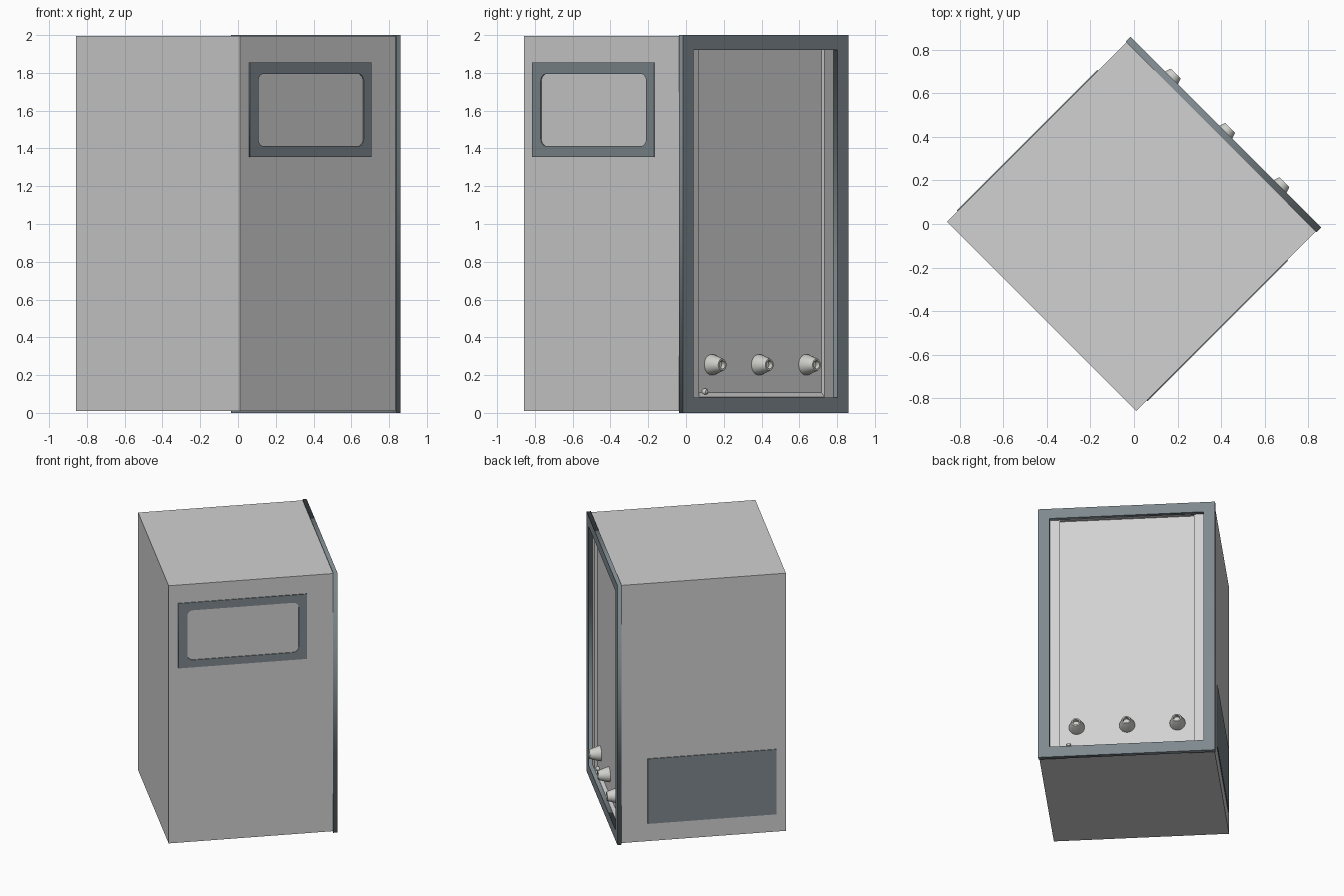
import bpy, bmesh, math
from mathutils import Matrix, Vector

if "Cube" in bpy.data.objects:
    bpy.data.objects.remove(bpy.data.objects["Cube"], do_unlink=True)

# The cabinet is laid out square, then every part is turned onto its corner
TURN = Matrix.Rotation(math.radians(-45), 4, 'Z')


def material(name, color):
    m = bpy.data.materials.new(name)
    m.use_nodes = True
    m.diffuse_color = (*color, 1)
    m.node_tree.nodes["Principled BSDF"].inputs["Base Color"].default_value = (*color, 1)
    return m


LIGHT = material("light grey", (0.64, 0.64, 0.64))
SLATE = material("slate grey", (0.21, 0.25, 0.27))
KNOB = material("warm grey", (0.62, 0.62, 0.59))


def add(name, mesh, mat):
    mesh.materials.clear()
    mesh.materials.append(mat)
    ob = bpy.data.objects.new(name, mesh)
    bpy.context.scene.collection.objects.link(ob)
    ob.matrix_world = TURN
    return ob


def from_bmesh(name, bm, mat):
    bmesh.ops.recalc_face_normals(bm, faces=bm.faces)
    mesh = bpy.data.meshes.new(name)
    bm.to_mesh(mesh)
    bm.free()
    return add(name, mesh, mat)


def box(name, lo, hi, mat):
    lo, hi = Vector(lo), Vector(hi)
    bm = bmesh.new()
    bmesh.ops.create_cube(bm, size=1, matrix=Matrix.Translation((lo + hi) / 2)
                          @ Matrix.Diagonal((*(hi - lo), 1)))
    return from_bmesh(name, bm, mat)


def rounded_rect(x0, x1, y0, y1, r=0.0, steps=6):
    if r == 0:
        return [(x0, y0), (x1, y0), (x1, y1), (x0, y1)]
    pts = []
    corners = [(x1 - r, y1 - r), (x0 + r, y1 - r), (x0 + r, y0 + r), (x1 - r, y0 + r)]
    for i, (cx, cy) in enumerate(corners):
        for k in range(steps + 1):
            a = math.pi / 2 * (i + k / steps)
            pts.append((cx + r * math.cos(a), cy + r * math.sin(a)))
    return pts


def ring_plate(name, loops, thickness, matrix, mat):
    """Flat plate with a hole, filled from two outlines."""
    cu = bpy.data.curves.new(name, 'CURVE')
    cu.dimensions = '2D'
    cu.fill_mode = 'BOTH'
    cu.extrude = thickness / 2
    for pts in loops:
        sp = cu.splines.new('POLY')
        sp.points.add(len(pts) - 1)
        for p, (x, y) in zip(sp.points, pts):
            p.co = (x, y, 0, 1)
        sp.use_cyclic_u = True
    tmp = bpy.data.objects.new(name + "_outline", cu)
    bpy.context.scene.collection.objects.link(tmp)
    deps = bpy.context.evaluated_depsgraph_get()
    mesh = bpy.data.meshes.new_from_object(tmp.evaluated_get(deps))
    bpy.data.objects.remove(tmp, do_unlink=True)
    mesh.transform(matrix)
    return add(name, mesh, mat)


def lathe(name, profile, base, mat, steps=24):
    """Turned part whose axis points out of the panel."""
    bm = bmesh.new()
    vs = [bm.verts.new((r, h, 0)) for r, h in profile]
    es = [bm.edges.new(pair) for pair in zip(vs, vs[1:])]
    bmesh.ops.spin(bm, geom=vs + es, cent=(0, 0, 0), axis=(0, 1, 0),
                   angle=2 * math.pi, steps=steps)
    bmesh.ops.remove_doubles(bm, verts=bm.verts, dist=1e-5)
    bmesh.ops.translate(bm, verts=bm.verts, vec=base)
    ob = from_bmesh(name, bm, mat)
    bpy.ops.object.select_all(action='DESELECT')
    ob.select_set(True)
    bpy.context.view_layer.objects.active = ob
    bpy.ops.object.shade_smooth_by_angle(angle=math.radians(35))
    return ob


# Cabinet body, with a raised rim around the recessed panel
W, BACK, PANEL, RIM = 0.614, -0.6, 0.545, 0.566
LOW, HIGH = 0.01, 1.995
box("cabinet_body", (-W, BACK, LOW), (W, PANEL, HIGH), LIGHT)
for name, a, b in (("left", 0.47, W), ("right", -W, -0.47)):
    box(name + "_panel_rim", (a, PANEL, LOW), (b, RIM, HIGH), LIGHT)
box("top_panel_rim", (-0.47, PANEL, 1.92), (0.47, RIM, HIGH), LIGHT)

# Sloping sill below the panel
bm = bmesh.new()
sill = bm.faces.new([bm.verts.new((-0.47, y, z)) for y, z in
                     ((PANEL, LOW), (RIM, LOW), (RIM, 0.085), (PANEL, 0.108))])
ext = bmesh.ops.extrude_face_region(bm, geom=[sill])["geom"]
bmesh.ops.translate(bm, vec=(0.94, 0, 0),
                    verts=[g for g in ext if isinstance(g, bmesh.types.BMVert)])
from_bmesh("panel_sill", bm, LIGHT)

# Door frame around the panel
facing_panel = Matrix(((1, 0, 0, 0), (0, 0, -1, 0.581), (0, 1, 0, 0), (0, 0, 0, 1)))
ring_plate("door_frame", [rounded_rect(-0.62, 0.62, 0, 2),
                          rounded_rect(-0.54, 0.54, 0.082, 1.922)],
           0.03, facing_panel, SLATE)

# Window surround on one side, vent plate on the opposite side
facing_side = Matrix(((0, 0, 1, W + 0.003), (1, 0, 0, 0), (0, 1, 0, 0), (0, 0, 0, 1)))
ring_plate("window_surround", [rounded_rect(-0.532, 0.38, 1.355, 1.855),
                               rounded_rect(-0.468, 0.322, 1.412, 1.795, 0.04)],
           0.006, facing_side, SLATE)
box("vent_plate", (-W - 0.006, -0.532, 0.145), (-W, 0.38, 0.645), SLATE)

# Hollow tapered knobs and a small button
knob = [(0.055, 0), (0.054, 0.012), (0.034, 0.074), (0.031, 0.08),
        (0.022, 0.08), (0.02, 0.055), (0, 0.055)]
for i in range(3):
    lathe(f"knob_{i + 1}", knob, (0.353 * (1 - i), PANEL, 0.255), KNOB)
button = [(0.016, 0), (0.016, 0.012), (0.011, 0.021), (0, 0.024)]
lathe("small_button", button, (0.41, PANEL, 0.112), KNOB, 16)
